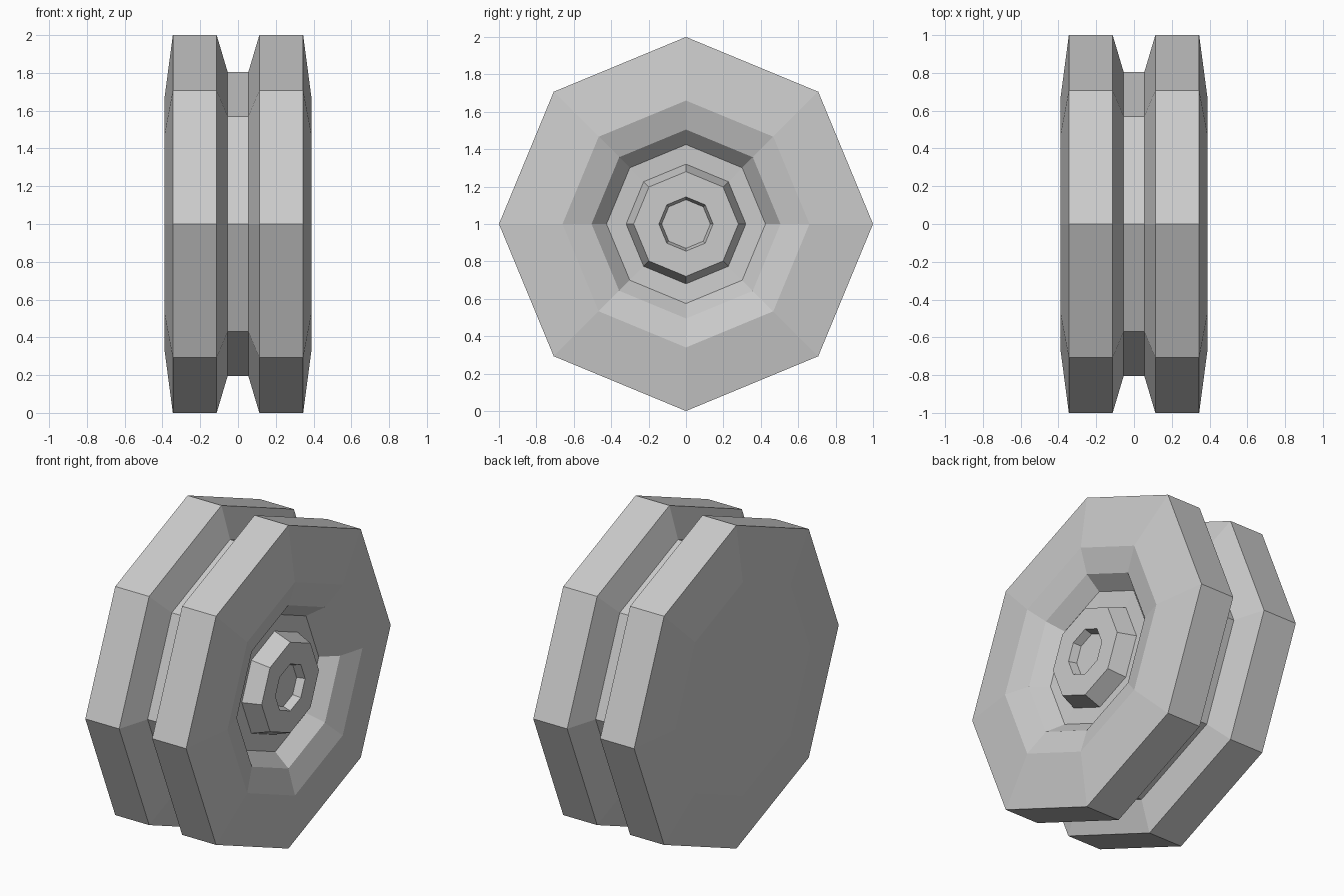
import bpy, bmesh
from math import sin, cos, tau

if "Cube" in bpy.data.objects:
    bpy.data.objects.remove(bpy.data.objects["Cube"])

SIDES = 8


def lathe_x(name, profile, z=1.0):
    """Revolve (x, radius) points around the x axis and cap both ends."""
    bm = bmesh.new()
    rings = []
    for x, r in profile:
        rings.append([bm.verts.new((x, r * sin(tau * i / SIDES), r * cos(tau * i / SIDES)))
                      for i in range(SIDES)])
    for a, b in zip(rings, rings[1:]):
        for i in range(SIDES):
            j = (i + 1) % SIDES
            bm.faces.new((a[i], a[j], b[j], b[i]))
    bm.faces.new(rings[0])
    bm.faces.new(rings[-1])
    bmesh.ops.recalc_face_normals(bm, faces=bm.faces)
    mesh = bpy.data.meshes.new(name)
    bm.to_mesh(mesh)
    bm.free()
    obj = bpy.data.objects.new(name, mesh)
    obj.location.z = z
    bpy.context.collection.objects.link(obj)
    return obj


# closed inner face, then two treads with a groove between them
tread = [(-0.39, 0.66), (-0.345, 1.0), (-0.113, 1.0), (-0.055, 0.805),
         (0.055, 0.805), (0.113, 1.0), (0.345, 1.0), (0.39, 0.66)]
# dished outer face with a raised, hollow hub
hub = [(0.345, 0.505), (0.255, 0.425), (0.25, 0.32), (0.358, 0.28),
       (0.358, 0.145), (0.31, 0.13)]

lathe_x("double_wheel", tread + hub)
